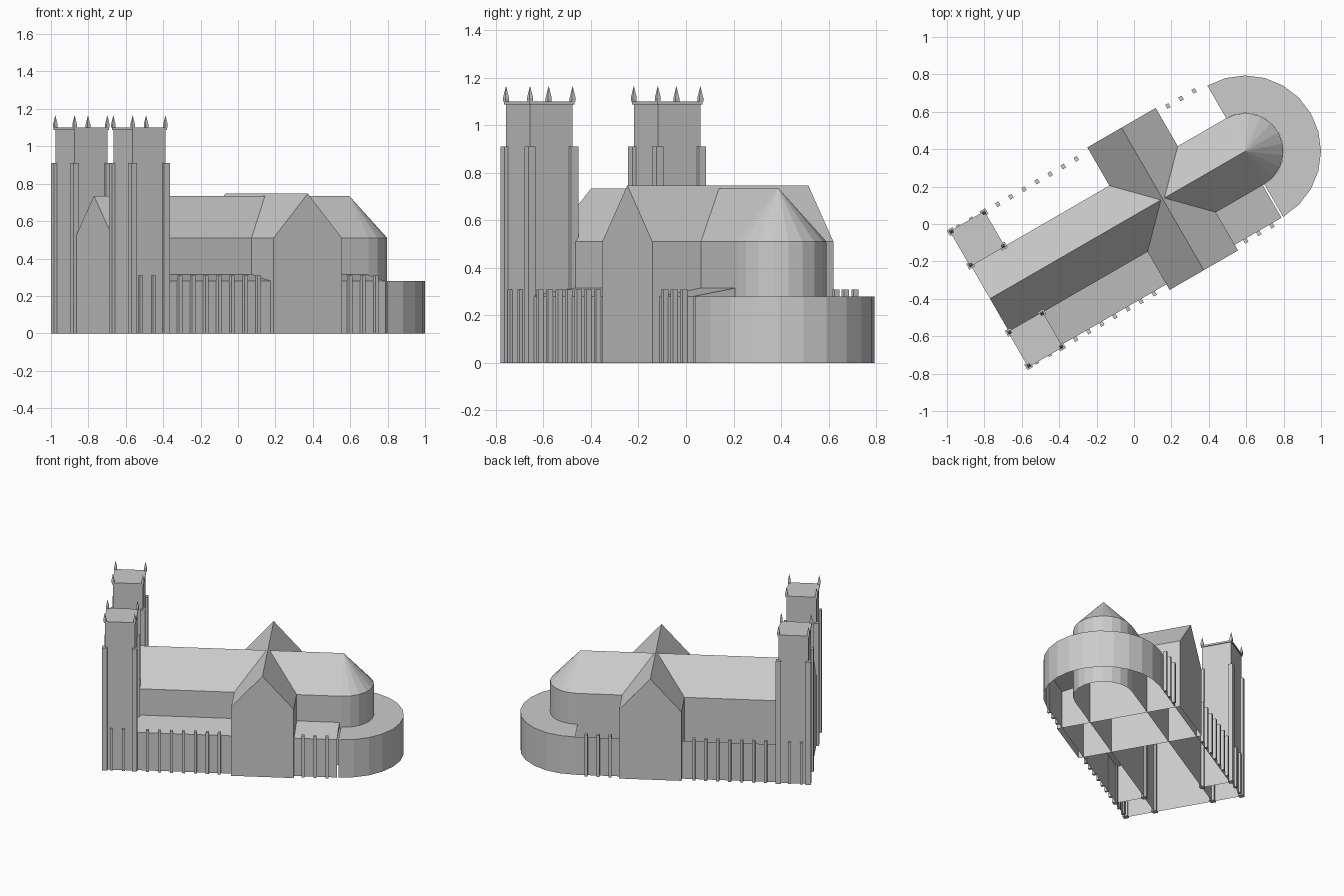
import bpy, bmesh
from math import pi, sin, cos, radians
from mathutils import Matrix, Vector

cube = bpy.data.objects.get("Cube")
if cube:
    bpy.data.objects.remove(cube, do_unlink=True)

stone = bpy.data.materials.new("grey_stone")
stone.use_nodes = True
GREY = (0.6, 0.6, 0.6, 1)
stone.diffuse_color = GREY
stone.node_tree.nodes["Principled BSDF"].inputs["Base Color"].default_value = GREY

# The building's long axis is local x, turned on the ground
PLACE = Matrix.Translation((-0.02, 0.034, 0)) @ Matrix.Rotation(radians(30), 4, 'Z')

WEST, EAST = -0.866, 0.71        # west front, centre of the apse
HALF, AISLE = 0.204, 0.405       # nave and aisle half widths
EAVE, RIDGE = 0.51, 0.735
LOW, HIGH = 0.28, 0.315          # aisle roof heights
TOWER_END = -0.664


def finish(bm, name):
    bmesh.ops.recalc_face_normals(bm, faces=bm.faces)
    bm.transform(PLACE)
    mesh = bpy.data.meshes.new(name)
    bm.to_mesh(mesh)
    bm.free()
    mesh.materials.append(stone)
    obj = bpy.data.objects.new(name, mesh)
    bpy.context.collection.objects.link(obj)
    return obj


def shell(name, profile, start, end, across=False, caps=(True, True)):
    """Extrude an open (side, height) profile; the floor stays open."""
    bm = bmesh.new()
    rows = []
    for a in (start, end):
        rows.append([bm.verts.new((s, a, z) if across else (a, s, z)) for s, z in profile])
    for i in range(len(profile) - 1):
        bm.faces.new((rows[0][i], rows[0][i + 1], rows[1][i + 1], rows[1][i]))
    for row, cap in zip(rows, caps):
        if cap:
            bm.faces.new(row)
    return finish(bm, name)


def box(bm, x, y, sx, sy, z0, z1):
    bmesh.ops.create_cube(bm, size=1, matrix=Matrix.Translation((x, y, (z0 + z1) / 2))
                          @ Matrix.Diagonal((sx, sy, z1 - z0, 1)))


def half_ring(bm, radius, z, steps):
    return [bm.verts.new((EAST + radius * cos(a), radius * sin(a), z))
            for a in (pi * i / steps - pi / 2 for i in range(steps + 1))]


def strip(bm, a, b):
    for i in range(len(a) - 1):
        bm.faces.new((a[i], a[i + 1], b[i + 1], b[i]))


def house(centre, half, ridge):
    return [(centre - half, 0), (centre - half, EAVE), (centre, ridge),
            (centre + half, EAVE), (centre + half, 0)]


# Nave with choir, and the crossing transept
shell("nave_and_choir", house(0, HALF, RIDGE), WEST, EAST, caps=(True, False))
shell("transept", house(0.2, 0.211, 0.747), -0.44, 0.44, across=True)

# Rounded apse with a half-cone roof
bm = bmesh.new()
base, top = half_ring(bm, HALF, 0, 10), half_ring(bm, HALF, EAVE, 10)
strip(bm, base, top)
apex = bm.verts.new((EAST, 0, RIDGE))
for i in range(10):
    bm.faces.new((top[i], top[i + 1], apex))
finish(bm, "apse")

# Ambulatory around the apse
bm = bmesh.new()
base, rim = half_ring(bm, AISLE, 0, 12), half_ring(bm, AISLE, LOW, 12)
strip(bm, base, rim)
strip(bm, rim, half_ring(bm, HALF, LOW, 12))
finish(bm, "ambulatory")

# Roofed south aisle and the plain north aisle wall
shell("south_aisle", [(-AISLE, 0), (-AISLE, LOW), (-HALF, HIGH), (-HALF, LOW)],
      TOWER_END, EAST - 0.01, caps=(False, False))
shell("south_aisle_end", [(-AISLE, LOW), (-HALF, HIGH), (-HALF, LOW)],
      EAST - 0.012, EAST - 0.01)
shell("north_aisle_wall", [(AISLE, 0), (AISLE, LOW)], TOWER_END, EAST, caps=(False, False))

# Towers with corner buttresses, cornice and pinnacles
for side, label in ((1, "north"), (-1, "south")):
    inner, outer = side * 0.207, side * 0.414
    lo, hi = min(inner, outer), max(inner, outer)
    shell(label + "_tower", [(lo, 0), (lo, 1.09), (hi, 1.09), (hi, 0)], WEST, TOWER_END)

    bm = bmesh.new()
    box(bm, (WEST + TOWER_END) / 2, (lo + hi) / 2, 0.214, 0.219, 1.088, 1.1)
    finish(bm, label + "_tower_cornice")

    piers, spires = bmesh.new(), bmesh.new()
    for x in (WEST, TOWER_END):
        for y in (inner, outer):
            box(piers, x, y, 0.035, 0.035, 0, 0.91)
            box(spires, x, y, 0.018, 0.018, 1.1, 1.118)
            bmesh.ops.create_cone(spires, cap_ends=True, segments=4, radius1=0.013, radius2=0,
                                  depth=0.05, matrix=Matrix.Translation((x, y, 1.141))
                                  @ Matrix.Rotation(pi / 4, 4, 'Z'))
    finish(piers, label + "_tower_buttresses")
    finish(spires, label + "_tower_pinnacles")

    # Row of small aisle buttresses, skipping the tower corner and transept
    bm = bmesh.new()
    for k in range(19):
        x = -0.82 + 0.0808 * k
        if k != 2 and not -0.03 < x < 0.43:
            box(bm, x, side * 0.416, 0.02, 0.024, 0, 0.308)
    finish(bm, label + "_aisle_buttresses")
